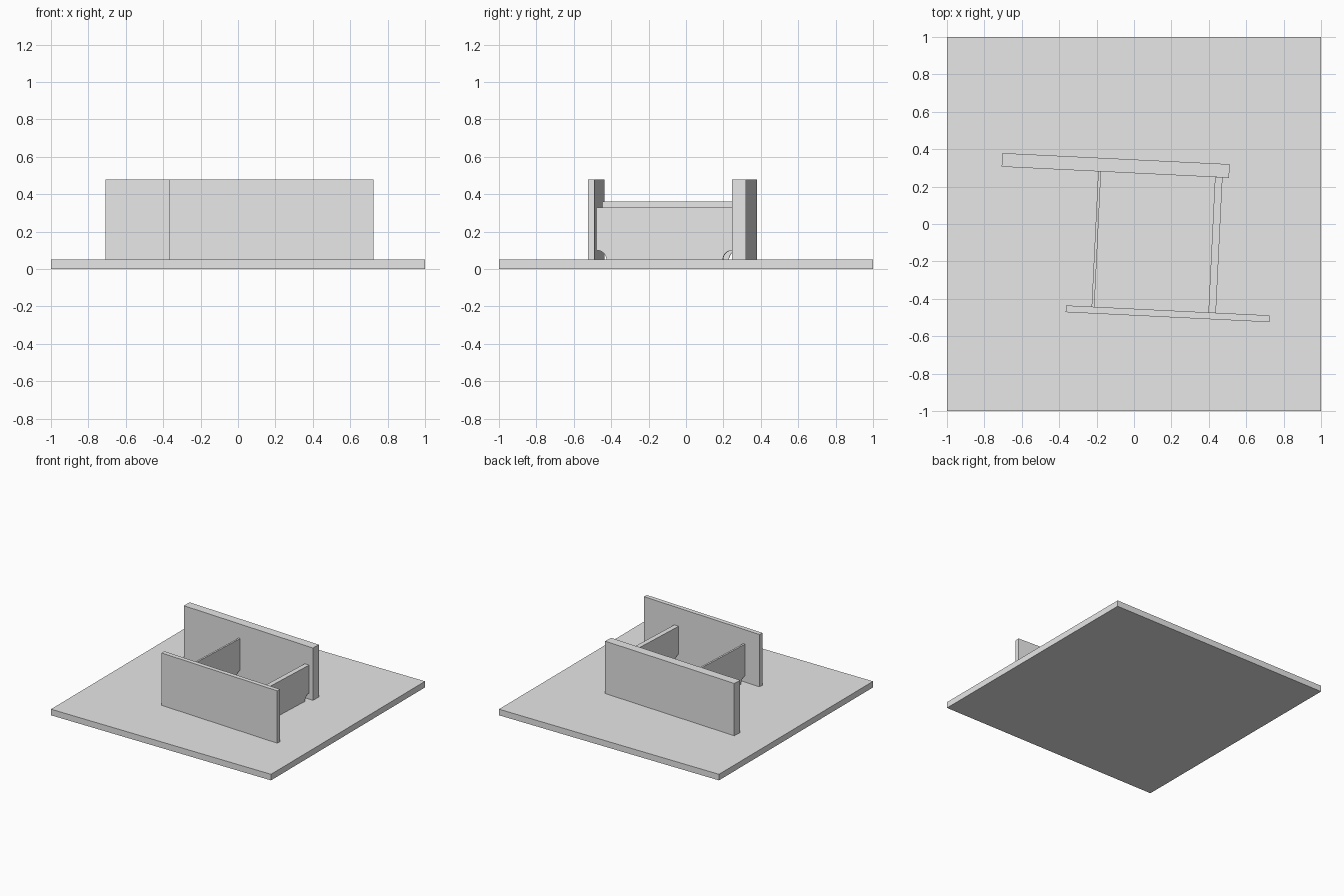
import bpy, bmesh, math
from mathutils import Vector

cube = bpy.data.objects.get("Cube")
if cube:
    bpy.data.objects.remove(cube, do_unlink=True)

TURN = math.radians(-2.8)   # whole assembly is turned slightly on its base
DECK = 0.05                 # top of the base plate

grey = bpy.data.materials.new("plain_grey")
grey.use_nodes = True
grey.diffuse_color = (0.8, 0.8, 0.8, 1)
grey.node_tree.nodes["Principled BSDF"].inputs["Base Color"].default_value = (0.8, 0.8, 0.8, 1)


def plate(name, profile, thick, centre, z, turn):
    """Extrude an upright (along, height) profile to a thickness, centred on its plane."""
    bm = bmesh.new()
    face = bm.faces.new([bm.verts.new((a, -thick / 2, h)) for a, h in profile])
    new = bmesh.ops.extrude_face_region(bm, geom=[face])["geom"]
    verts = [v for v in new if isinstance(v, bmesh.types.BMVert)]
    bmesh.ops.translate(bm, verts=verts, vec=Vector((0, thick, 0)))
    bmesh.ops.recalc_face_normals(bm, faces=bm.faces)
    mesh = bpy.data.meshes.new(name)
    bm.to_mesh(mesh)
    bm.free()
    mesh.materials.append(grey)
    obj = bpy.data.objects.new(name, mesh)
    obj.location = (centre[0], centre[1], z)
    obj.rotation_euler.z = turn
    bpy.context.collection.objects.link(obj)
    return obj


def rectangle(length, height):
    h = length / 2
    return [(-h, 0), (h, 0), (h, height), (-h, height)]


def notched(length, height, radius=0.05, steps=10):
    """Rectangle with a quarter-round notch at each bottom corner."""
    h = length / 2
    arc = [(h - radius * math.cos(math.pi / 2 * i / steps),
            radius * math.sin(math.pi / 2 * i / steps)) for i in range(steps + 1)]
    mirrored = [(-a, b) for a, b in reversed(arc)]
    return arc + [(h, height), (-h, height)] + mirrored


# Base
plate("base_plate", rectangle(2, DECK), 2, (0, 0), 0, 0)

# Long walls
plate("back_wall", rectangle(1.217, 0.43), 0.073, (-0.098, 0.313), DECK, TURN)
plate("front_wall", rectangle(1.09, 0.43), 0.036, (0.18, -0.48), DECK, TURN)

# Cross plates between the walls
ACROSS = TURN + math.pi / 2
plate("thin_cross_plate", notched(0.724, 0.312), 0.015, (-0.2015, -0.0815), DECK, ACROSS)
plate("thick_cross_plate", notched(0.724, 0.28), 0.04, (0.4355, -0.113), DECK, ACROSS)
